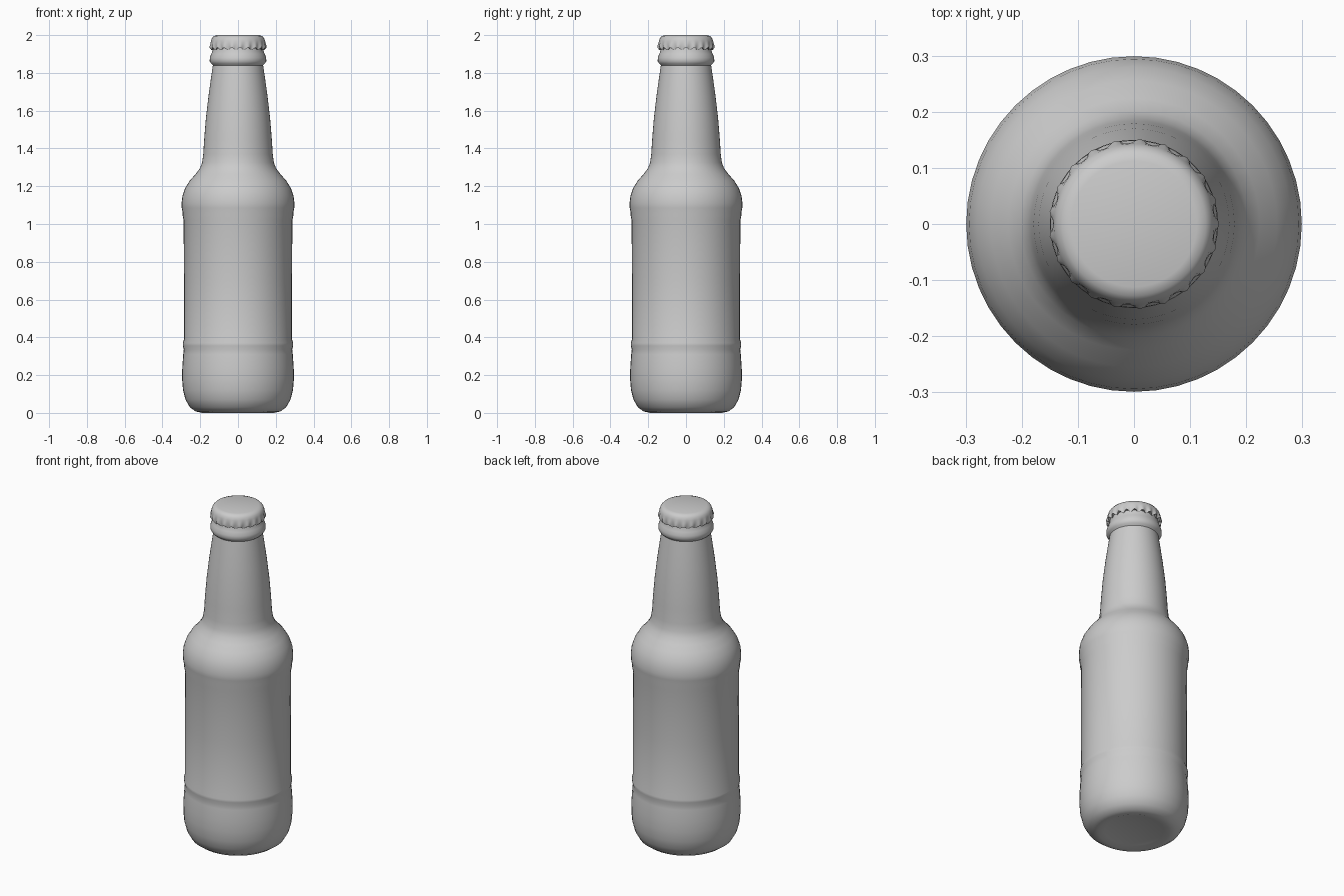
import bpy
import bmesh
from math import cos, sin, pi, radians

cube = bpy.data.objects.get("Cube")
if cube:
    bpy.data.objects.remove(cube, do_unlink=True)

grey = bpy.data.materials.new("plain grey")
grey.use_nodes = True
colour = (0.6, 0.6, 0.6, 1)
grey.diffuse_color = colour
grey.node_tree.nodes["Principled BSDF"].inputs["Base Color"].default_value = colour


def lathe(name, profile, segments, point, sharp):
    """Spin a profile whose first and last points lie on the axis."""
    bm = bmesh.new()
    start = bm.verts.new((0, 0, profile[0][1]))
    end = bm.verts.new((0, 0, profile[-1][1]))
    rings = [[bm.verts.new(point(p, 2 * pi * i / segments)) for i in range(segments)]
             for p in profile[1:-1]]
    for i in range(segments):
        j = (i + 1) % segments
        bm.faces.new((start, rings[0][j], rings[0][i]))
        for low, high in zip(rings, rings[1:]):
            bm.faces.new((low[i], low[j], high[j], high[i]))
        bm.faces.new((rings[-1][i], rings[-1][j], end))
    bmesh.ops.recalc_face_normals(bm, faces=bm.faces)
    mesh = bpy.data.meshes.new(name)
    bm.to_mesh(mesh)
    bm.free()
    mesh.materials.append(grey)
    obj = bpy.data.objects.new(name, mesh)
    bpy.context.collection.objects.link(obj)
    bpy.ops.object.select_all(action='DESELECT')
    obj.select_set(True)
    bpy.context.view_layer.objects.active = obj
    bpy.ops.object.shade_smooth_by_angle(angle=radians(sharp))
    return obj


def round_point(p, a):
    return p[0] * cos(a), p[0] * sin(a), p[1]


# Glass: base, label recess, shoulder, neck and lip collar
glass = [
    (0, 0.012), (0.16, 0.01), (0.19, 0), (0.225, 0.008), (0.255, 0.03),
    (0.278, 0.07), (0.291, 0.12), (0.296, 0.18), (0.295, 0.24), (0.29, 0.31),
    (0.287, 0.335), (0.292, 0.355), (0.292, 0.37), (0.286, 0.39), (0.286, 0.7),
    (0.288, 1.02), (0.293, 1.045), (0.293, 1.06), (0.298, 1.085), (0.299, 1.11),
    (0.294, 1.15), (0.28, 1.19), (0.255, 1.23), (0.224, 1.265), (0.202, 1.295),
    (0.19, 1.325), (0.184, 1.37), (0.179, 1.45), (0.17, 1.56), (0.156, 1.68),
    (0.142, 1.78), (0.133, 1.84), (0.143, 1.85), (0.15, 1.862), (0.149, 1.88),
    (0.142, 1.9), (0.135, 1.915), (0.132, 1.95), (0, 1.95),
]
lathe("bottle_glass", glass, 48, round_point, 50)

# Cap: the crimp fades out from the scalloped rim to the smooth crown
TEETH = 21


def crimped_point(p, a):
    r, z, flute, drop = p
    wave = cos(TEETH * a)
    return round_point((r + flute * wave, z + drop * wave), a)


cap = [
    (0, 1.94), (0.132, 1.935, 0, 0), (0.138, 1.93, 0.004, 0.006),
    (0.146, 1.927, 0.006, 0.007), (0.147, 1.938, 0.005, 0.003),
    (0.146, 1.952, 0.002, 0), (0.143, 1.97, 0, 0), (0.138, 1.984, 0, 0),
    (0.128, 1.995, 0, 0), (0.112, 2.0, 0, 0), (0, 2.0),
]
lathe("bottle_cap", cap, TEETH * 6, crimped_point, 45)
